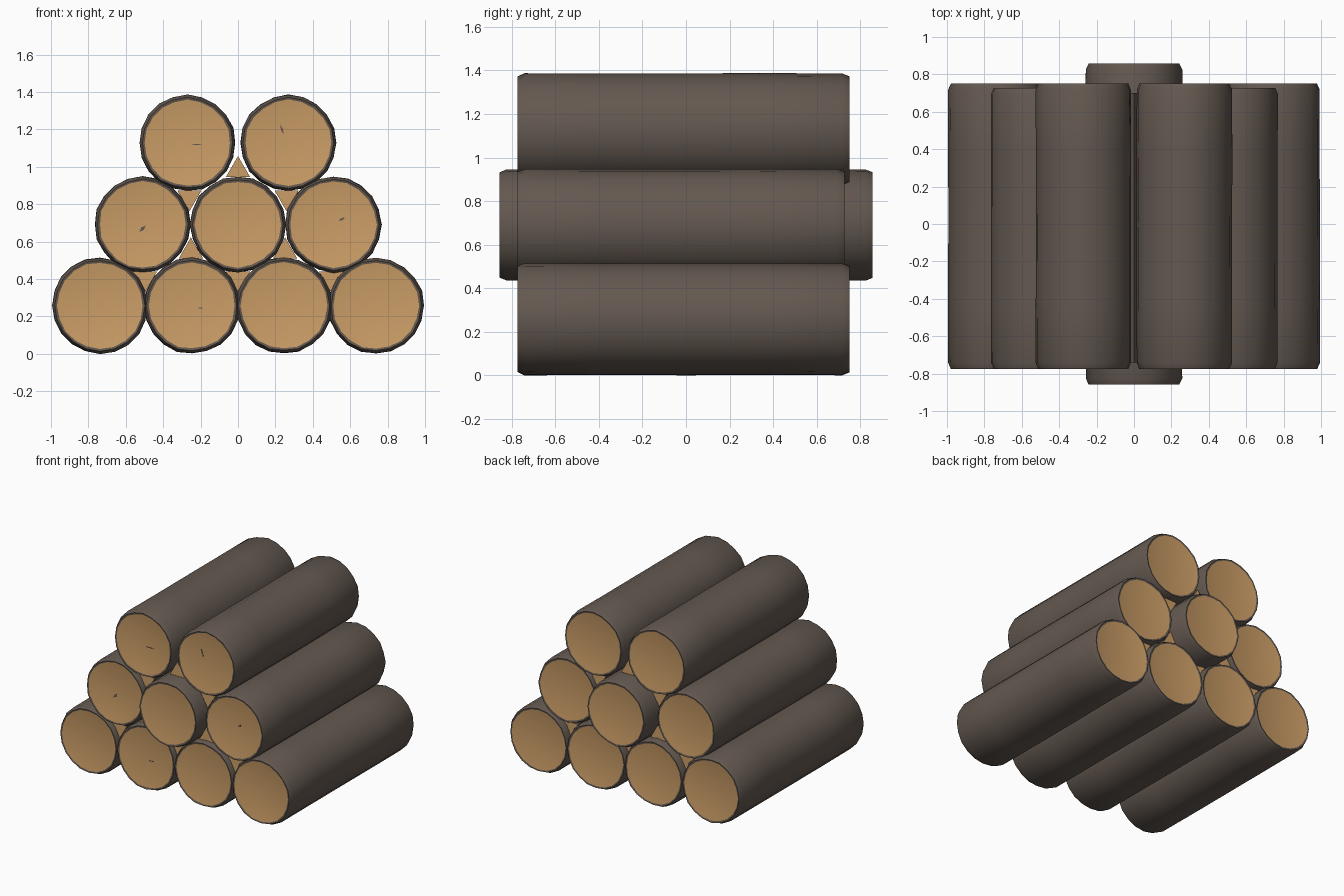
import bpy, bmesh, math, random
from mathutils import Vector

random.seed(4)
cube = bpy.data.objects.get("Cube")
if cube:
    bpy.data.objects.remove(cube, do_unlink=True)


def material(name, color):
    m = bpy.data.materials.new(name)
    m.use_nodes = True
    m.diffuse_color = color
    m.node_tree.nodes["Principled BSDF"].inputs["Base Color"].default_value = color
    return m


bark = material("bark", (0.125, 0.098, 0.080, 1))
wood = material("cut wood", (0.60, 0.34, 0.135, 1))


def finish(bm, name, mats, smooth=True):
    bmesh.ops.recalc_face_normals(bm, faces=bm.faces)
    mesh = bpy.data.meshes.new(name)
    bm.to_mesh(mesh)
    bm.free()
    obj = bpy.data.objects.new(name, mesh)
    bpy.context.collection.objects.link(obj)
    for m in mats:
        mesh.materials.append(m)
    if smooth:
        bpy.ops.object.select_all(action='DESELECT')
        obj.select_set(True)
        bpy.context.view_layer.objects.active = obj
        bpy.ops.object.shade_smooth_by_angle(angle=math.radians(40))
    return obj


def prism(name, x, z, rings, sides, turn=0.0, wobble=0.0):
    """Loft (y, radius) rings along y; the two end faces are cut wood."""
    bm = bmesh.new()
    lumps = [1 + random.uniform(-wobble, wobble) for _ in range(sides)]
    loops = []
    for y, r in rings:
        loop = []
        for i in range(sides):
            a = turn + math.tau * i / sides
            k = r * lumps[i] * (1 + random.uniform(-wobble, wobble) / 2)
            loop.append(bm.verts.new((x + k * math.cos(a), y, z + k * math.sin(a))))
        loops.append(loop)
    for a, b in zip(loops, loops[1:]):
        for i in range(sides):
            j = (i + 1) % sides
            bm.faces.new((a[i], a[j], b[j], b[i]))
    for loop in (loops[0], loops[-1]):
        bm.faces.new(loop).material_index = 1
    return finish(bm, name, [bark, wood])


# Logs, stacked in three rows
R = 0.256
rows = [("bottom", 0.258, [-0.738, -0.246, 0.246, 0.738]),
        ("middle", 0.692, [-0.51, 0, 0.51]),
        ("top", 1.128, [-0.27, 0.27])]
for row, z, xs in rows:
    for n, x in enumerate(xs):
        front, back = -0.772, 0.748
        if row == "middle":
            front, back = (-0.855, 0.855) if n == 1 else (-0.772, 0.725)
        rings = [(front, R - 0.026), (front - 0.003, R - 0.014),
                 (front + 0.03, R), (front + 0.35, R), (0, R),
                 (back - 0.35, R), (back - 0.03, R),
                 (back + 0.003, R - 0.014), (back, R - 0.026)]
        prism(f"{row}_log_{n + 1}", x, z, rings, 20, wobble=0.012)

# Thin sticks wedged into the three-sided gaps
gap = 0
for (_, z0, low), (_, z1, high) in zip(rows, rows[1:]):
    for base, other, z, other_z, turn in ((low, high, z0, z1, -math.pi / 2),
                                          (high, low, z1, z0, math.pi / 2)):
        for a, b in zip(base, base[1:]):
            x = (a + b) / 2
            third = min(other, key=lambda o: abs(o - x))
            gap += 1
            cx, cz = (a + b + third) / 3, (2 * z + other_z) / 3
            prism(f"gap_stick_{gap}", cx, cz, [(-0.74, 0.075), (0.70, 0.075)], 3, turn)

# Short drying cracks on some front cuts
for n, (x, z, half, wide, tilt) in enumerate([
        (-0.22, 1.12, 0.035, 0.003, 0), (0.235, 1.20, 0.03, 0.006, 1.9),
        (-0.51, 0.67, 0.025, 0.009, 0.8), (0.555, 0.72, 0.018, 0.008, 0.5),
        (-0.20, 0.245, 0.02, 0.003, 0)]):
    bm = bmesh.new()
    along = Vector((math.cos(tilt), 0, math.sin(tilt)))
    across = Vector((-along.z, 0, along.x))
    c = Vector((x, -0.774, z))
    bm.faces.new([bm.verts.new(c + d) for d in
                  (along * half, across * wide, -along * half, -across * wide)])
    ext = bmesh.ops.extrude_face_region(bm, geom=bm.faces[:])
    bmesh.ops.translate(bm, vec=(0, 0.004, 0),
                        verts=[v for v in ext["geom"] if isinstance(v, bmesh.types.BMVert)])
    finish(bm, f"wood_crack_{n + 1}", [bark], smooth=False)
